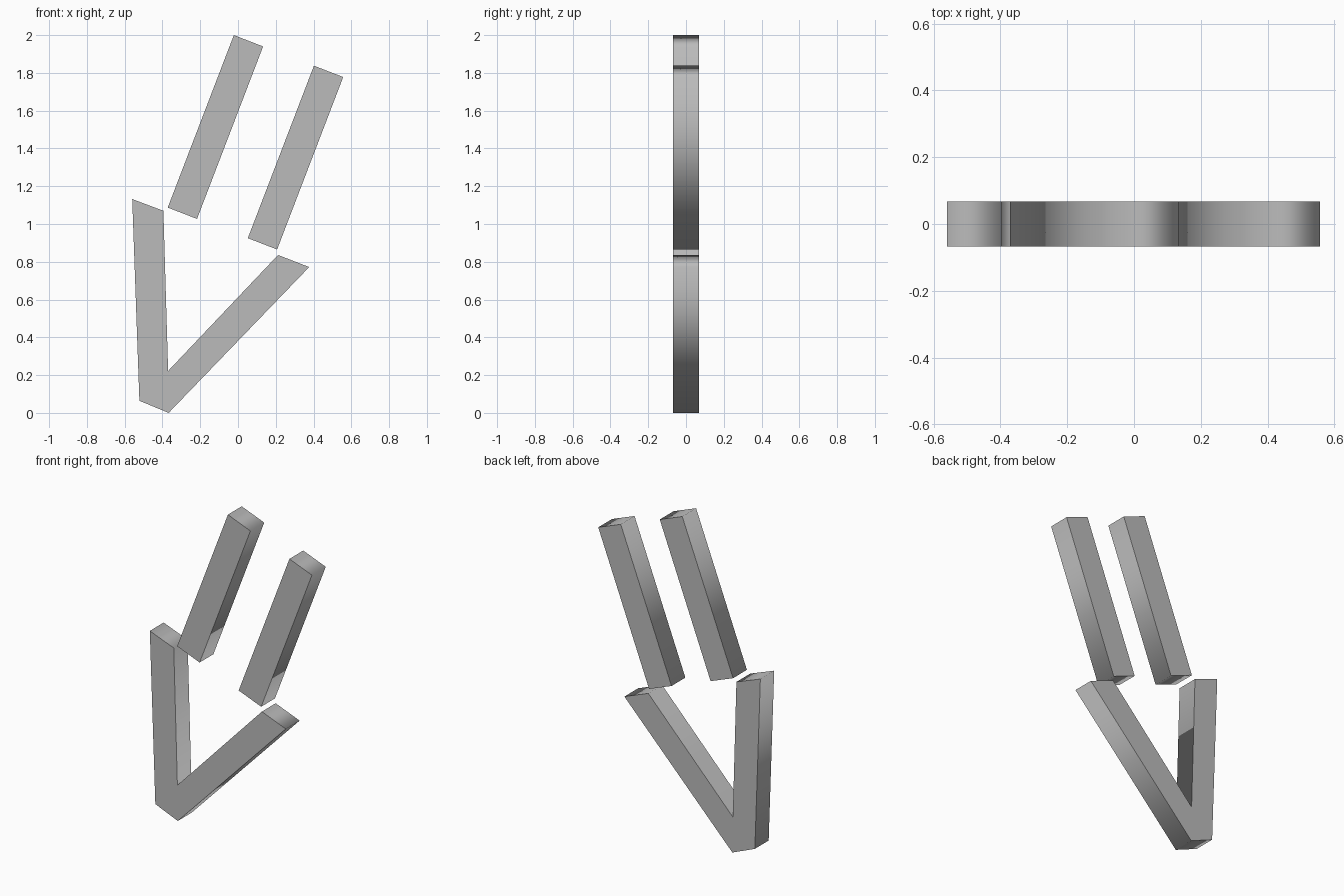
import bpy
import bmesh

cube = bpy.data.objects.get("Cube")
if cube:
    bpy.data.objects.remove(cube, do_unlink=True)

HALF_DEPTH = 0.068

grey = bpy.data.materials.new("mid grey")
grey.use_nodes = True
colour = (0.5, 0.5, 0.5, 1)
grey.diffuse_color = colour
grey.node_tree.nodes["Principled BSDF"].inputs["Base Color"].default_value = colour


def extruded_outline(name, outline):
    """Extrude an x-z outline along y, with flat caps and a soft-shaded rim."""
    bm = bmesh.new()
    front = bm.faces.new([bm.verts.new((x, -HALF_DEPTH, z)) for x, z in outline])
    result = bmesh.ops.extrude_face_region(bm, geom=[front], use_keep_orig=True)
    back = [v for v in result["geom"] if isinstance(v, bmesh.types.BMVert)]
    bmesh.ops.translate(bm, verts=back, vec=(0, 2 * HALF_DEPTH, 0))
    bmesh.ops.recalc_face_normals(bm, faces=bm.faces)
    # Rim faces blend into each other, cap borders stay crisp
    for face in bm.faces:
        face.smooth = abs(face.normal.y) < 0.5
    for edge in bm.edges:
        edge.smooth = all(f.smooth for f in edge.link_faces)
    mesh = bpy.data.meshes.new(name)
    bm.to_mesh(mesh)
    bm.free()
    mesh.materials.append(grey)
    obj = bpy.data.objects.new(name, mesh)
    bpy.context.collection.objects.link(obj)
    return obj


# Two parallel slanted bars
def slanted_bar(name, x, z):
    wide, drop = (0.155, -0.06), (-0.35, -0.913)
    return extruded_outline(name, [
        (x, z),
        (x + wide[0], z + wide[1]),
        (x + wide[0] + drop[0], z + wide[1] + drop[1]),
        (x + drop[0], z + drop[1]),
    ])


slanted_bar("right_bar", -0.022, 2.0)
slanted_bar("left_bar", 0.402, 1.838)

# Pointed chevron beneath the bars
extruded_outline("chevron", [
    (-0.56, 1.132), (-0.395, 1.07), (-0.37, 0.222), (0.212, 0.836),
    (0.377, 0.772), (-0.367, 0.0), (-0.522, 0.064),
])
